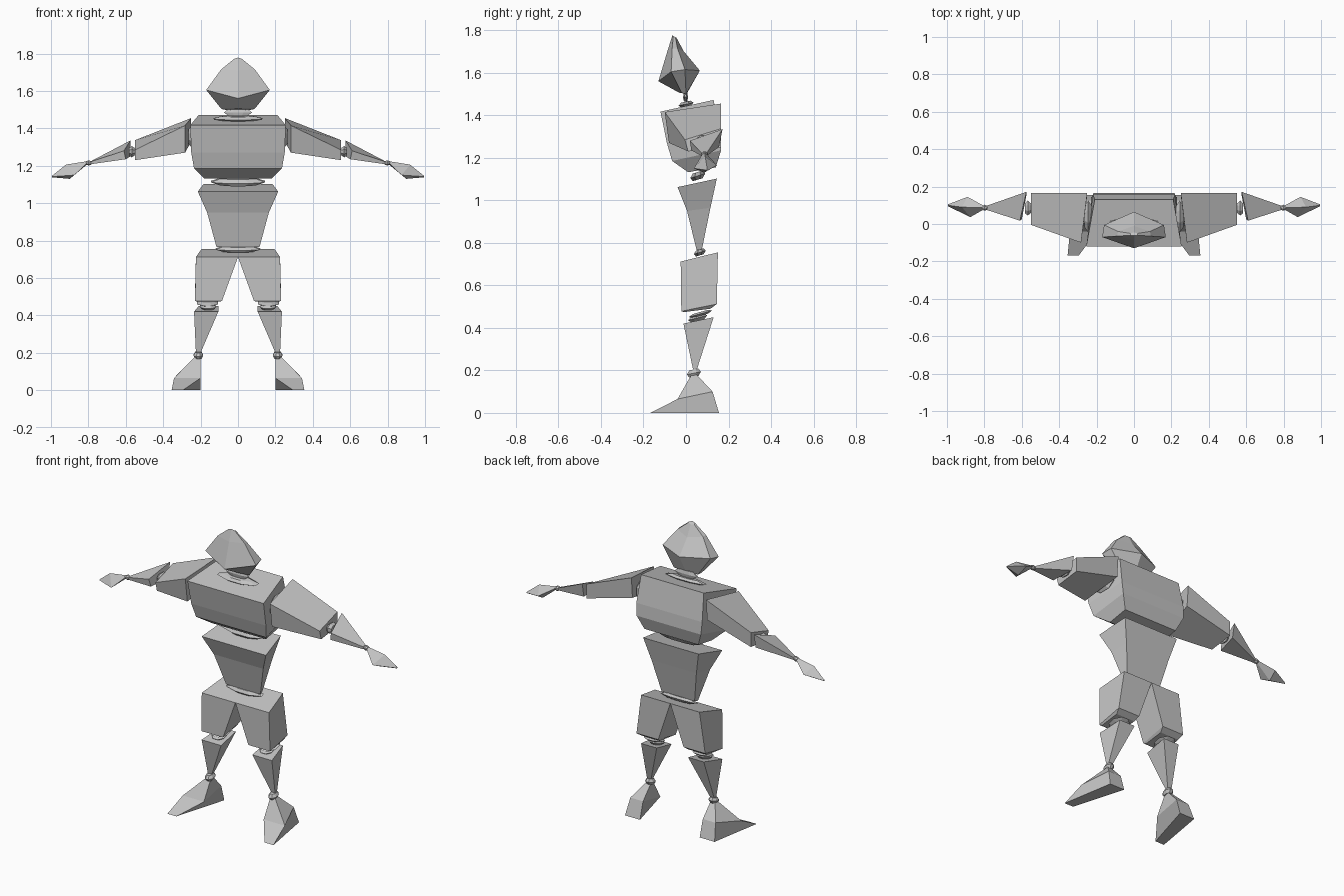
import bpy
import bmesh

cube = bpy.data.objects.get("Cube")
if cube:
    bpy.data.objects.remove(cube, do_unlink=True)

grey = bpy.data.materials.new("plain grey")
grey.use_nodes = True
colour = (0.55, 0.55, 0.55, 1)
grey.diffuse_color = colour
grey.node_tree.nodes["Principled BSDF"].inputs["Base Color"].default_value = colour


def loft(name, rings, mirror=False):
    """Skin equal-length rings of points, cap both ends, optionally mirror in x."""
    bm = bmesh.new()
    loops = [[bm.verts.new(p) for p in ring] for ring in rings]
    for a, b in zip(loops, loops[1:]):
        n = len(a)
        for i in range(n):
            j = (i + 1) % n
            bm.faces.new((a[i], a[j], b[j], b[i]))
    bm.faces.new(loops[0])
    bm.faces.new(loops[-1])
    bmesh.ops.remove_doubles(bm, verts=bm.verts, dist=0.0001)
    bmesh.ops.recalc_face_normals(bm, faces=bm.faces)
    sides = [("", 1)] if not mirror else [("left_", 1), ("right_", -1)]
    for prefix, s in sides:
        part = bm.copy()
        for v in part.verts:
            v.co.x *= s
        if s < 0:
            bmesh.ops.reverse_faces(part, faces=part.faces)
        mesh = bpy.data.meshes.new(prefix + name)
        part.to_mesh(mesh)
        part.free()
        mesh.materials.append(grey)
        bpy.context.collection.objects.link(bpy.data.objects.new(prefix + name, mesh))
    bm.free()


def slab(front, back):
    """Symmetric four-point ring from (half width, y, z) at the front and back."""
    (fx, fy, fz), (bx, by, bz) = front, back
    return [(-fx, fy, fz), (fx, fy, fz), (bx, by, bz), (-bx, by, bz)]


def block(x0, x1, y0, y1, z0, z1, taper=0):
    """Four-point ring spanning a range, with the back at height z1."""
    return [(x0, y0, z0), (x1, y0, z0), (x1 - taper, y1, z1), (x0, y1, z1)]


def joint(name, centre, size, axis, slope=0.0, mirror=True):
    """Small spindle: an octagonal waist between two narrower ends."""
    octagon = [(1, .4), (.4, 1), (-.4, 1), (-1, .4), (-1, -.4), (-.4, -1), (.4, -1), (1, -.4)]
    rings = []
    for t, k in ((-1, .65), (0, 1), (1, .65)):
        ring = []
        for u, v in octagon:
            d = [0, 0, 0]
            others = [i for i in range(3) if i != axis]
            d[axis] = t * size[axis]
            d[others[0]] = u * k * size[others[0]]
            d[others[1]] = v * k * size[others[1]]
            if axis == 2:
                d[2] += slope * d[1]
            ring.append([c + o for c, o in zip(centre, d)])
        rings.append(ring)
    loft(name, rings, mirror)


# Head: faceted gem with six-sided rings
def head_ring(side, front, corner, rear, back):
    (fx, fy, fz), (bx, by, bz) = corner, rear
    return [(0, *front), (fx, fy, fz), (bx, by, bz), (0, *back), (-bx, by, bz), (-fx, fy, fz)]


loft("head", [
    head_ring(0, (-.03, 1.505), (.09, -.02, 1.505), (.08, 0, 1.5), (0, 1.495)),
    head_ring(0, (-.13, 1.56), (.17, -.07, 1.605), (.16, -.005, 1.615), (.065, 1.61)),
    head_ring(0, (-.085, 1.71), (.09, -.065, 1.715), (.085, -.04, 1.715), (-.01, 1.7)),
    head_ring(0, (-.063, 1.778), (.02, -.06, 1.772), (.02, -.05, 1.768), (-.045, 1.765)),
])

# Neck
joint("neck", (0, -.002, 1.485), (.075, .012, .02), 2, mirror=False)
joint("neck_base", (0, .0, 1.452), (.13, .035, .012), 2, .2, mirror=False)

# Chest and abdomen
loft("chest", [
    slab((.18, .01, 1.132), (.18, .14, 1.155)),
    slab((.235, -.065, 1.185), (.215, .165, 1.235)),
    slab((.25, -.09, 1.27), (.22, .16, 1.31)),
    slab((.255, -.12, 1.417), (.21, .13, 1.472)),
])
joint("waist_joint", (0, .055, 1.115), (.145, .035, .018), 2, .3, mirror=False)
loft("abdomen", [
    slab((.115, .05, .765), (.11, .075, .77)),
    slab((.165, .005, .95), (.15, .115, .965)),
    slab((.215, -.04, 1.062), (.185, .145, 1.102)),
])
joint("hip_joint", (0, .065, .755), (.12, .028, .014), 2, .3, mirror=False)

# Legs
loft("thigh", [
    block(0, .225, -.025, .15, .712, .755, .03),
    block(.085, .23, -.022, .145, .478, .512),
    block(.095, .22, -.01, .115, .474, .49),
], True)
joint("knee_upper", (.163, .068, .466), (.057, .055, .009), 2, .28)
joint("knee_lower", (.16, .055, .447), (.042, .045, .014), 2, .25)
loft("shin", [
    block(.105, .235, -.012, .13, .42, .45, .025),
    block(.2, .225, .034, .05, .2, .2),
], True)
joint("ankle", (.212, .037, .187), (.026, .033, .017), 2, .2)
loft("foot", [
    [(.295, -.168, 0), (.355, -.168, 0), (.3, .155, 0), (.2, .155, 0)],
    [(.2, -.04, .065), (.342, -.04, .065), (.285, .125, .1), (.2, .125, .1)],
    block(.2, .23, .025, .05, .178, .18),
], True)

# Arms: rings run front top, back top, back bottom, front bottom
joint("shoulder", (.245, .04, 1.355), (.02, .085, .06), 0)
loft("upper_arm", [
    [(.283, -.1, 1.415), (.25, .165, 1.455), (.25, .155, 1.33), (.283, -.08, 1.27)],
    [(.55, -.005, 1.285), (.55, .165, 1.337), (.55, .165, 1.25), (.55, .01, 1.23)],
], True)
joint("elbow", (.568, .085, 1.275), (.016, .04, .03), 0)
loft("forearm", [
    [(.61, .018, 1.28), (.575, .172, 1.335), (.575, .155, 1.25), (.6, .025, 1.235)],
    [(.787, .075, 1.222), (.787, .098, 1.224), (.787, .098, 1.21), (.787, .075, 1.208)],
], True)
joint("wrist", (.798, .087, 1.215), (.014, .016, .014), 0)

# Hand: four-sided spindle
loft("hand", [
    [(.808, .075, 1.215), (.808, .088, 1.224), (.808, .1, 1.215), (.808, .088, 1.206)],
    [(.875, .037, 1.15), (.92, .09, 1.206), (.89, .145, 1.165), (.9, .085, 1.13)],
    [(.995, .095, 1.142), (.995, .1, 1.146), (.995, .105, 1.142), (.995, .1, 1.138)],
], True)
